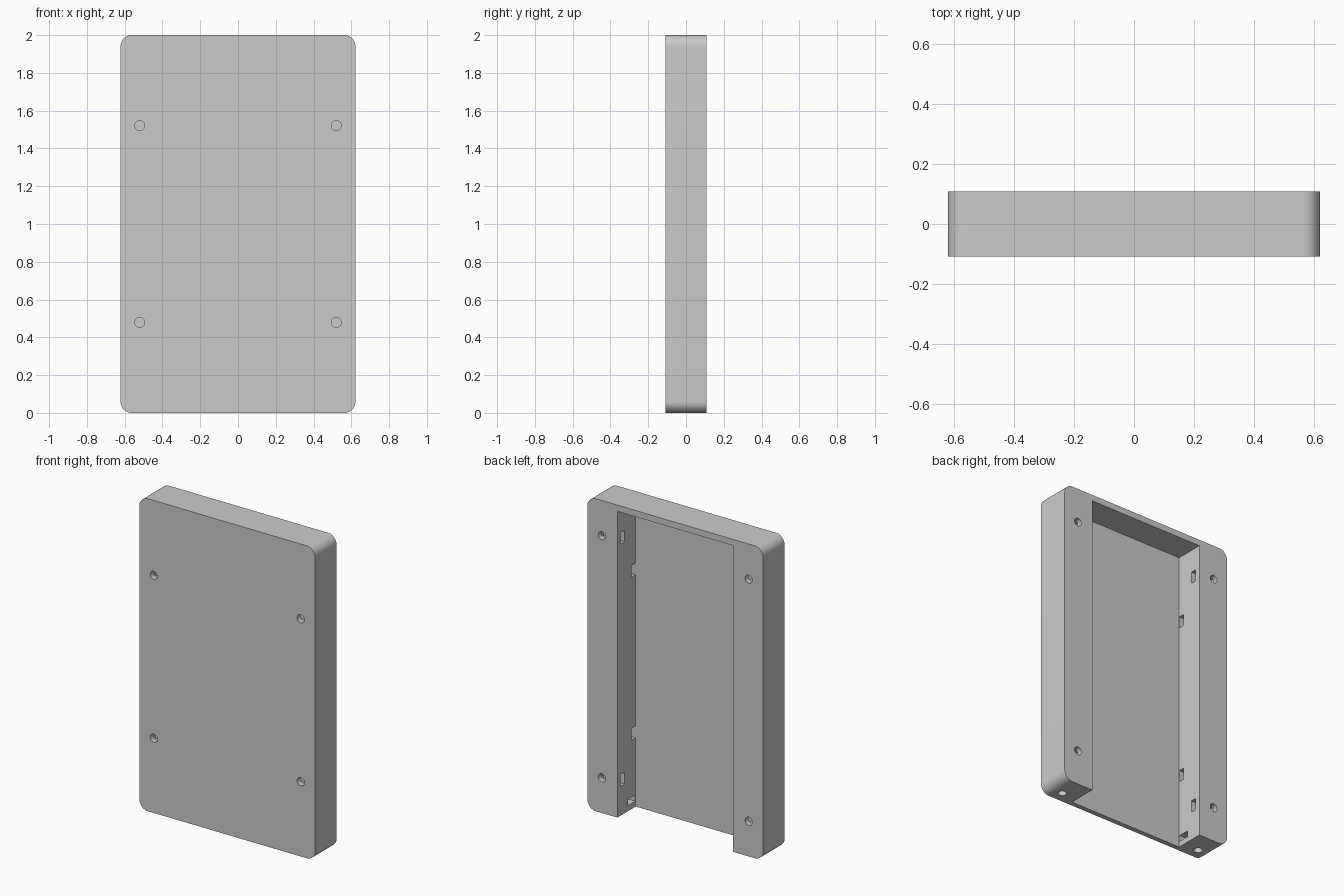
import bpy, bmesh, math
from mathutils import Matrix, Vector

if "Cube" in bpy.data.objects:
    bpy.data.objects.remove(bpy.data.objects["Cube"], do_unlink=True)

W, D, H = 0.622, 0.1085, 2.0      # half width, half depth, height
RADIUS = 0.06
POCKET_X, POCKET_TOP, PLATE_Y = 0.41, 1.96, -0.077
HOLE_X, HOLE_R = 0.52, 0.026

grey = bpy.data.materials.new("light_grey")
grey.use_nodes = True
colour = (0.6, 0.6, 0.6, 1)
grey.diffuse_color = colour
grey.node_tree.nodes["Principled BSDF"].inputs["Base Color"].default_value = colour


def finish(bm, name):
    mesh = bpy.data.meshes.new(name)
    bmesh.ops.recalc_face_normals(bm, faces=bm.faces)
    bm.to_mesh(mesh)
    bm.free()
    mesh.materials.append(grey)
    ob = bpy.data.objects.new(name, mesh)
    bpy.context.collection.objects.link(ob)
    return ob


def box(name, lo, hi):
    lo, hi = Vector(lo), Vector(hi)
    bm = bmesh.new()
    size = Matrix.Diagonal((hi - lo).to_4d())
    size[3][3] = 1
    bmesh.ops.create_cube(bm, size=1, matrix=Matrix.Translation((lo + hi) / 2) @ size)
    return finish(bm, name)


def rod(name, start, end):
    start, end = Vector(start), Vector(end)
    axis = end - start
    turn = axis.to_track_quat('Z', 'Y').to_matrix().to_4x4()
    bm = bmesh.new()
    bmesh.ops.create_cone(bm, cap_ends=True, segments=32, radius1=HOLE_R,
                          radius2=HOLE_R, depth=axis.length,
                          matrix=Matrix.Translation((start + end) / 2) @ turn)
    return finish(bm, name)


# Rounded slab, extruded from front to back
bm = bmesh.new()
ring = []
corners = [(1, 1), (-1, 1), (-1, -1), (1, -1)]
for i, (sx, sz) in enumerate(corners):
    for k in range(13):
        a = math.pi / 2 * (i + k / 12)
        ring.append(bm.verts.new((sx * (W - RADIUS) + RADIUS * math.cos(a), -D,
                                  H / 2 + sz * (H / 2 - RADIUS) + RADIUS * math.sin(a))))
face = bm.faces.new(ring)
out = bmesh.ops.extrude_face_region(bm, geom=[face])
bmesh.ops.translate(bm, vec=(0, 2 * D, 0),
                    verts=[g for g in out["geom"] if isinstance(g, bmesh.types.BMVert)])
case = finish(bm, "case_shell")

# Pocket, open at the back and the bottom
cutters = [box("pocket", (-POCKET_X, PLATE_Y, -0.1), (POCKET_X, D + 0.1, POCKET_TOP))]


# Slots reach from the pocket wall past each screw hole
def slot(side, y, z, half_y, half_z):
    xs = sorted((side * (POCKET_X - 0.02), side * (HOLE_X + 0.04)))
    cutters.append(box("nut_slot", (xs[0], y - half_y, z - half_z),
                       (xs[1], y + half_y, z + half_z)))


for side in (-1, 1):
    x = side * HOLE_X
    for up in (-1, 1):
        z = H / 2 + up * 0.775
        cutters.append(rod("back_hole", (x, D + 0.05, z), (x, D - 0.12, z)))
        slot(side, 0.055, z, 0.02, 0.038)
        z = H / 2 + up * 0.521
        cutters.append(rod("front_hole", (x, -D - 0.05, z), (x, -D + 0.12, z)))
        slot(side, -0.055, z, 0.02, 0.038)
    cutters.append(rod("bottom_hole", (x, -0.036, -0.05), (x, -0.036, 0.12)))
    slot(side, -0.036, 0.056, 0.036, 0.02)

for cutter in cutters:
    cutter.hide_render = True
    mod = case.modifiers.new(cutter.name, 'BOOLEAN')
    mod.operation = 'DIFFERENCE'
    mod.solver = 'EXACT'
    mod.object = cutter

# Bake the cuts and remove the cutters
depsgraph = bpy.context.evaluated_depsgraph_get()
baked = bpy.data.meshes.new_from_object(case.evaluated_get(depsgraph))
case.modifiers.clear()
case.data = baked
baked.materials.clear()
baked.materials.append(grey)
for poly in baked.polygons:
    poly.material_index = 0
for cutter in cutters:
    bpy.data.objects.remove(cutter, do_unlink=True)

# Smooth rounded corners and hole walls, sharp edges elsewhere
bpy.ops.object.select_all(action='DESELECT')
case.select_set(True)
bpy.context.view_layer.objects.active = case
bpy.ops.object.shade_smooth_by_angle(angle=math.radians(30))
